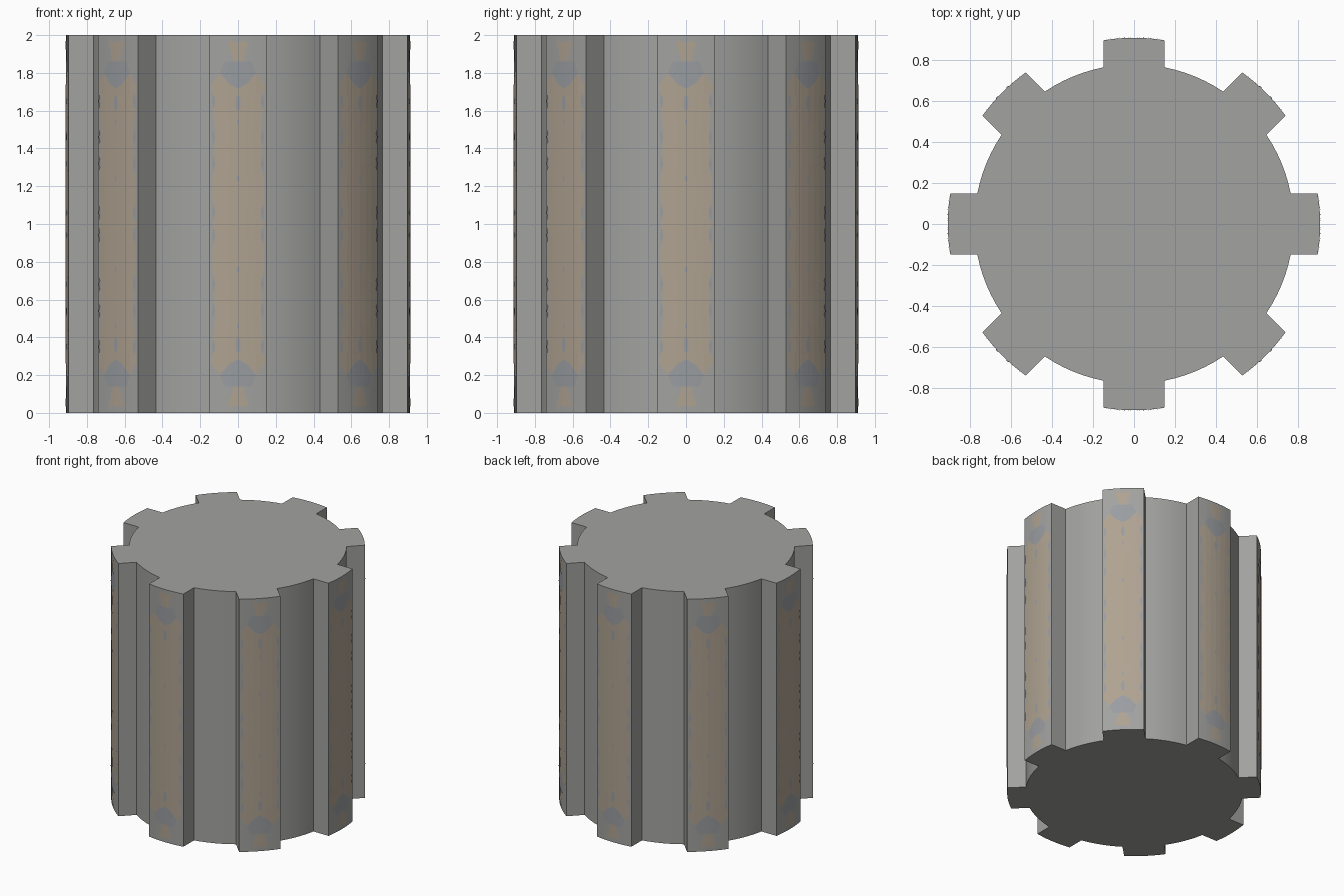
import bpy, bmesh, math
from mathutils import Matrix

if "Cube" in bpy.data.objects:
    bpy.data.objects.remove(bpy.data.objects["Cube"])

R_CORE, R_TIP, HALF, H = 0.78, 0.91, 0.15, 2.0


def material(name, rgb):
    m = bpy.data.materials.new(name)
    m.diffuse_color = (*rgb, 1)
    m.use_nodes = True
    m.node_tree.nodes["Principled BSDF"].inputs["Base Color"].default_value = m.diffuse_color
    return m


GREY = material("stone grey", (0.36, 0.36, 0.35))
TAN = material("warm tan", (0.43, 0.365, 0.285))
BLUE = material("bluish grey", (0.32, 0.335, 0.355))


def finish(bm, name, mat):
    bmesh.ops.recalc_face_normals(bm, faces=bm.faces)
    me = bpy.data.meshes.new(name)
    bm.to_mesh(me)
    bm.free()
    me.materials.append(mat)
    ob = bpy.data.objects.new(name, me)
    bpy.context.collection.objects.link(ob)
    return ob


# Ribbed column: one extruded cross-section with eight ribs
outline = []
tip = math.asin(HALF / R_TIP)
root = math.asin(HALF / R_CORE)
for k in range(8):
    a = k * math.pi / 4
    for r, lo, hi, n in ((R_TIP, -tip, tip, 6), (R_CORE, root, math.pi / 4 - root, 6)):
        for i in range(n + 1):
            t = a + lo + (hi - lo) * i / n
            outline.append((r * math.cos(t), r * math.sin(t), 0))
bm = bmesh.new()
face = bm.faces.new([bm.verts.new(p) for p in outline])
ext = bmesh.ops.extrude_face_region(bm, geom=[face])
bmesh.ops.translate(bm, vec=(0, 0, H), verts=[v for v in ext["geom"] if isinstance(v, bmesh.types.BMVert)])
column = finish(bm, "ribbed_column", GREY)
bpy.context.view_layer.objects.active = column
column.select_set(True)
bpy.ops.object.shade_smooth_by_angle(angle=math.radians(30))


def strip(bm, rows, lift, cx=0.0, bump=None):
    """Thin curved patch on the front rib: rows of (z, half width), wrapped on the rib face."""
    cols = (-1, -0.68, -0.35, 0, 0.35, 0.68, 1)
    grid = []
    for i, (z, w) in enumerate(rows):
        line = []
        for j, c in enumerate(cols):
            x = cx + c * w
            dz = 0
            if bump and i in (0, len(rows) - 1):
                dz = bump[j] * (-1 if i == 0 else 1)
            line.append(bm.verts.new((x, -math.sqrt((R_TIP + lift) ** 2 - x * x), z + dz)))
        grid.append(line)
    for a, b in zip(grid, grid[1:]):
        for j in range(len(cols) - 1):
            bm.faces.new((a[j], a[j + 1], b[j + 1], b[j]))


def around(bm):
    """Repeat the front rib decoration on all eight ribs."""
    base = list(bm.faces)
    for k in range(1, 8):
        d = bmesh.ops.duplicate(bm, geom=base + list({e for f in base for e in f.edges}) + list({v for f in base for v in f.verts}))
        bmesh.ops.rotate(bm, matrix=Matrix.Rotation(k * math.pi / 4, 3, 'Z'),
                         verts=[g for g in d["geom"] if isinstance(g, bmesh.types.BMVert)])


# Tan panels with ragged outline, plus small end marks
half = [(1.0, 0.133), (1.06, 0.128), (1.12, 0.134), (1.25, 0.134), (1.32, 0.122), (1.38, 0.126),
        (1.46, 0.120), (1.54, 0.124), (1.60, 0.134), (1.65, 0.126), (1.69, 0.138), (1.745, 0.142)]
rows = [(2 - z, w) for z, w in reversed(half[1:])] + half
bm = bmesh.new()
strip(bm, rows, 0.003, bump=(-0.01, 0.055, 0.0, -0.03, 0.0, 0.055, -0.01))
strip(bm, [(1.86, 0.025), (1.90, 0.036), (1.94, 0.05), (1.97, 0.052)], 0.003, bump=(0, 0, 0, -0.015, 0, 0, 0))
strip(bm, [(0.035, 0.052), (0.06, 0.05), (0.10, 0.036), (0.14, 0.02)], 0.003)
around(bm)
finish(bm, "tan_panels", TAN)

# Bluish spots down the middle and along the panel edges
bm = bmesh.new()
for z, w, h in ((1.64, 0.013, 0.04), (1.24, 0.007, 0.015), (0.76, 0.007, 0.015), (0.36, 0.013, 0.04),
                (1.54, 0.006, 0.012), (0.46, 0.006, 0.012)):
    strip(bm, [(z - h, w * 0.4), (z - h * 0.5, w), (z + h * 0.5, w), (z + h, w * 0.4)], 0.005)
for s in (-1, 1):
    for z in (0.35, 0.54, 0.68, 0.94, 1.06, 1.32, 1.46, 1.65):
        strip(bm, [(z - 0.035, 0.003), (z, 0.009), (z + 0.035, 0.003)], 0.005, cx=s * 0.13)
# Bluish bands behind the panel ends
for z0, z1 in ((1.72, 1.86), (0.14, 0.28)):
    strip(bm, [(z0, 0.10), ((z0 + z1) / 2, 0.10), (z1, 0.07)] if z0 > 1 else
          [(z0, 0.07), ((z0 + z1) / 2, 0.10), (z1, 0.10)], 0.0015)
around(bm)
finish(bm, "bluish_spots", BLUE)
